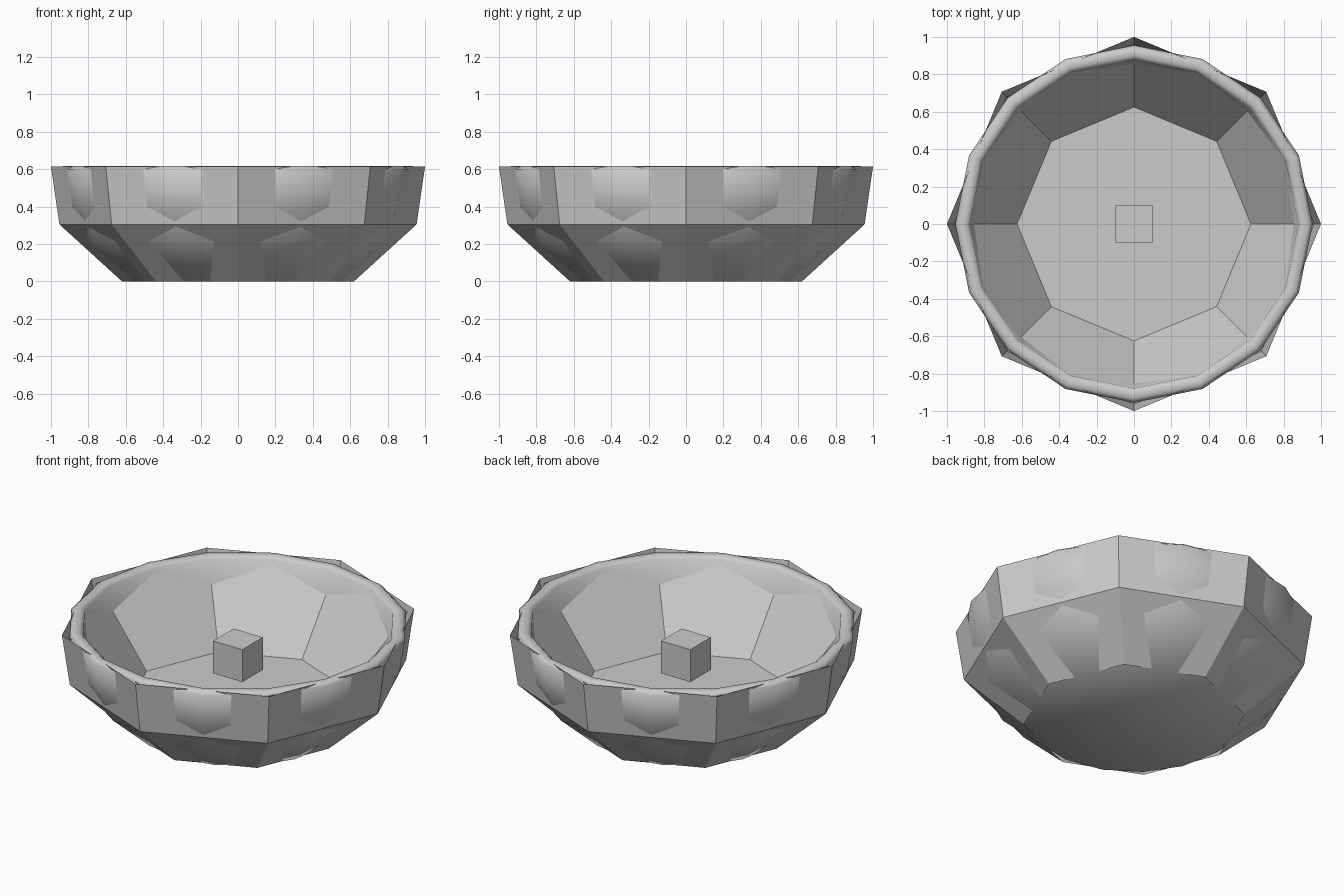
import bpy, bmesh, math

if "Cube" in bpy.data.objects:
    bpy.data.objects.remove(bpy.data.objects["Cube"])


def lathe(name, profile, sides, smooth=False, cap_start=False):
    """Revolve a (radius, z) profile around z, optionally closing the first ring."""
    bm = bmesh.new()
    rings = []
    for r, z in profile:
        rings.append([bm.verts.new((r * math.cos(2 * math.pi * i / sides),
                                    r * math.sin(2 * math.pi * i / sides), z))
                      for i in range(sides)])
    for a, b in zip(rings, rings[1:]):
        for i in range(sides):
            j = (i + 1) % sides
            bm.faces.new((a[i], a[j], b[j], b[i]))
    if cap_start:
        bm.faces.new(rings[0][::-1])
    for f in bm.faces:
        f.smooth = smooth
    mesh = bpy.data.meshes.new(name)
    bm.to_mesh(mesh)
    bm.free()
    obj = bpy.data.objects.new(name, mesh)
    bpy.context.collection.objects.link(obj)
    return obj


# Faceted open outer shell
lathe("outer_shell", [(0.62, 0), (0.955, 0.305), (1.0, 0.615)], 8)

# Smooth sixteen-sided bowl: base, outer wall, rounded rim, inner wall
lathe("bowl", [(0.588, 0), (0.829, 0.215), (0.926, 0.40), (0.955, 0.60),
               (0.935, 0.617), (0.90, 0.617), (0.878, 0.60),
               (0.85, 0.42), (0.78, 0.25), (0.53, 0.03)], 16,
      smooth=True, cap_start=True)

# Faceted inner lining with a flat floor (normals face inward)
lining = lathe("inner_lining", [(0.625, 0.145), (0.965, 0.60)], 8, cap_start=True)
lining.data.flip_normals()

# Small cube in the middle
bpy.ops.mesh.primitive_cube_add(size=0.2, location=(0, 0, 0.41))
bpy.context.object.name = "centre_cube"
